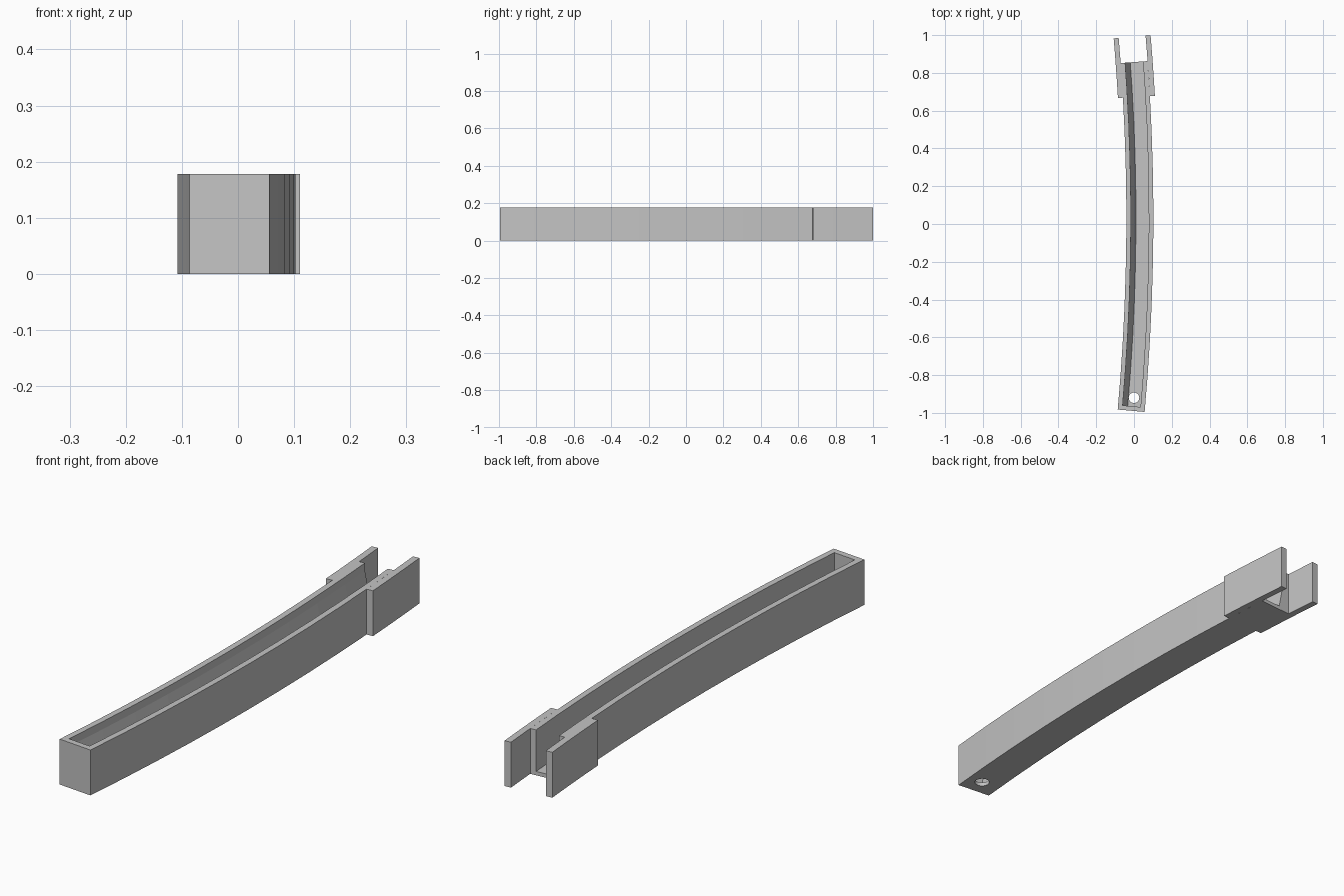
import bpy, bmesh, math

cube = bpy.data.objects.get("Cube")
if cube:
    bpy.data.objects.remove(cube, do_unlink=True)

RADIUS, APEX_X, APEX_Y = 11.3, 0.031, 0.03
HEIGHT = 0.178
HALF, WALL, FLOOR = 0.0715, 0.024, 0.015
FRONT, BACK = -0.99, 0.858

grey = bpy.data.materials.new("plain_grey")
grey.use_nodes = True
grey.diffuse_color = (0.55, 0.55, 0.55, 1)
grey.node_tree.nodes["Principled BSDF"].inputs["Base Color"].default_value = grey.diffuse_color


def add_object(name, bm):
    bmesh.ops.recalc_face_normals(bm, faces=bm.faces)
    mesh = bpy.data.meshes.new(name)
    bm.to_mesh(mesh)
    bm.free()
    mesh.materials.append(grey)
    obj = bpy.data.objects.new(name, mesh)
    bpy.context.collection.objects.link(obj)
    return obj


def bend(u, s, z):
    """Place a point by sideways offset u and distance s along the gentle arc."""
    a = (s - APEX_Y) / RADIUS
    return (APEX_X - RADIUS + (RADIUS + u) * math.cos(a),
            APEX_Y + (RADIUS + u) * math.sin(a), z)


def sweep(name, section, start, end, steps):
    """Sweep a closed (u, z) section along the arc and cap both ends."""
    bm = bmesh.new()
    rings = []
    for i in range(steps + 1):
        s = start + (end - start) * i / steps
        rings.append([bm.verts.new(bend(u, s, z)) for u, z in section])
    n = len(section)
    for a, b in zip(rings, rings[1:]):
        for j in range(n):
            k = (j + 1) % n
            bm.faces.new((a[j], a[k], b[k], b[j]))
    bm.faces.new(rings[0])
    bm.faces.new(rings[-1])
    return add_object(name, bm)


def box_section(u0, u1, z0, z1):
    return [(u0, z0), (u1, z0), (u1, z1), (u0, z1)]


def cut(obj, cutter):
    cutter.hide_render = True
    mod = obj.modifiers.new("cut", 'BOOLEAN')
    mod.operation = 'DIFFERENCE'
    mod.solver = 'EXACT'
    mod.object = cutter
    bpy.context.view_layer.objects.active = obj
    bpy.ops.object.modifier_apply(modifier=mod.name)
    bpy.data.objects.remove(cutter, do_unlink=True)


# Curved channel body
channel = sweep("channel", box_section(-HALF, HALF, 0, HEIGHT), FRONT, BACK, 10)

# Trough, open at the back, with one inner wall sloping to the floor
inner = HALF - WALL
trough = [(-inner + 0.027, FLOOR), (inner, FLOOR), (inner, HEIGHT + 0.05),
          (-inner, HEIGHT + 0.05), (-inner, HEIGHT - 0.03)]
cut(channel, sweep("trough_cutter", trough, FRONT + WALL, BACK + 0.05, 10))

# Round hole through the floor near the front end
bm = bmesh.new()
bmesh.ops.create_cone(bm, cap_ends=True, segments=32, radius1=0.028, radius2=0.028, depth=0.1)
bmesh.ops.translate(bm, verts=bm.verts, vec=(0, -0.92, 0))
cut(channel, add_object("hole_cutter", bm))

# Clip arms on both sides of the back end
for side, name in ((1, "left_clip_arm"), (-1, "right_clip_arm")):
    u0, u1 = sorted((side * HALF, side * 0.098))
    sweep(name, box_section(u0, u1, 0, HEIGHT), 0.673, 0.992, 3)
